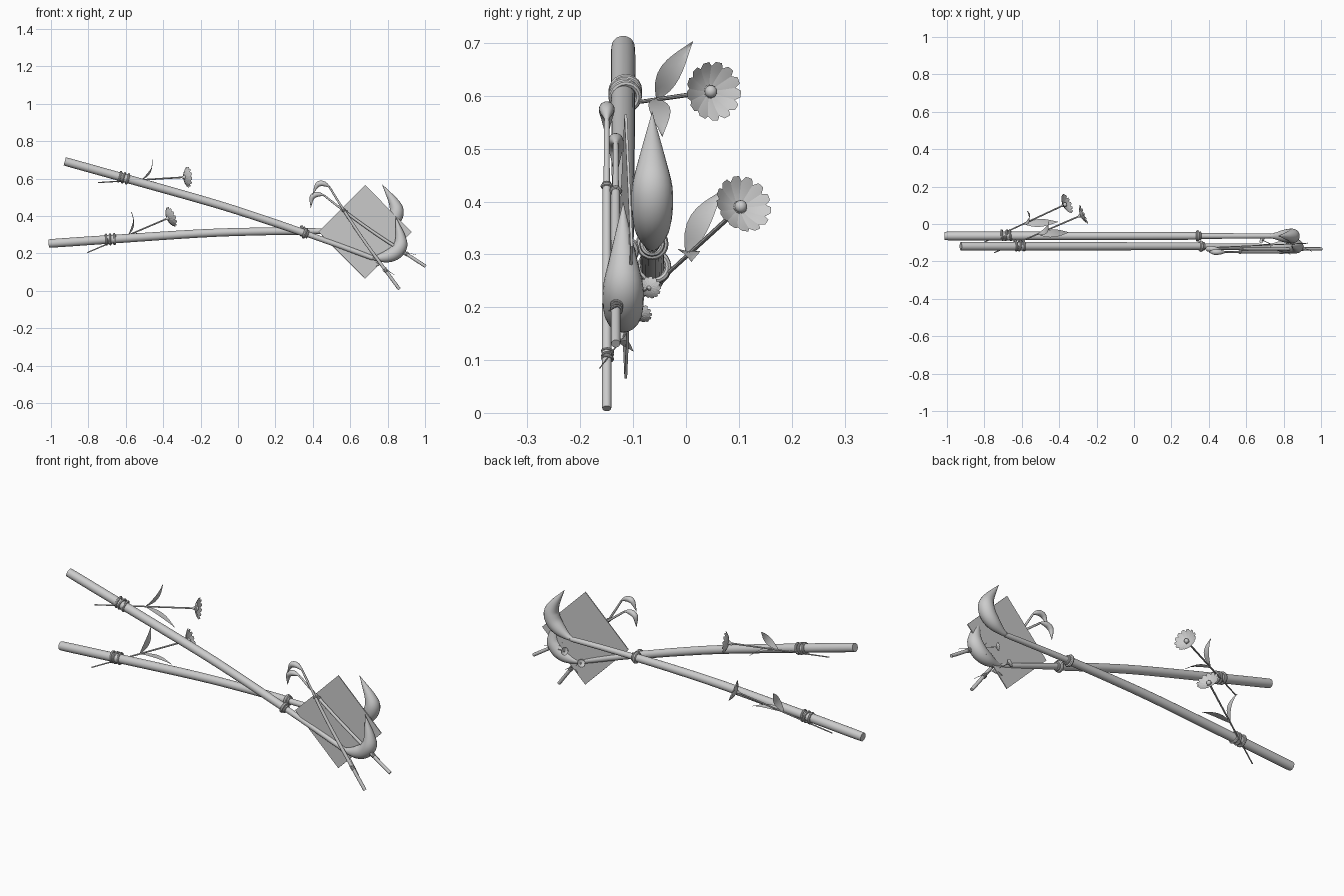
import bpy, bmesh, math
from mathutils import Vector, Matrix

if "Cube" in bpy.data.objects:
    bpy.data.objects.remove(bpy.data.objects["Cube"])

V = Vector


def smooth_path(pts, n):
    # Catmull-Rom through tuples (x, y, z, radius)
    p = [V(q) for q in pts]
    p = [p[0] * 2 - p[1]] + p + [p[-1] * 2 - p[-2]]
    out = []
    for i in range(1, len(p) - 2):
        a, b, c, d = p[i - 1:i + 3]
        for k in range(n):
            t = k / n
            out.append(0.5 * (2 * b + (c - a) * t + (2 * a - 5 * b + 4 * c - d) * t * t
                              + (3 * b - a - 3 * c + d) * t ** 3))
    return out + [p[-2]]


def tube(bm, pts, sides=16, n=1):
    path = smooth_path(pts, n)
    pos = [q.to_3d() for q in path]
    rings = []
    for i, q in enumerate(path):
        t = (pos[min(i + 1, len(pos) - 1)] - pos[max(i - 1, 0)]).normalized()
        u = t.cross(V((0, 1, 0))).normalized()
        w = t.cross(u)
        r = max(q.w, 0.0004)
        rings.append([bm.verts.new(pos[i] + r * (math.cos(a) * u + math.sin(a) * w))
                      for a in (2 * math.pi * k / sides for k in range(sides))])
    for a, b in zip(rings, rings[1:]):
        for k in range(sides):
            bm.faces.new((a[k], a[(k + 1) % sides], b[(k + 1) % sides], b[k]))
    bm.faces.new(rings[0][::-1])
    bm.faces.new(rings[-1])


def torus(bm, centre, axis, R, r, seg=20, sides=8):
    rot = V(axis).to_track_quat('Z', 'Y').to_matrix()
    vs = [[bm.verts.new(V(centre) + rot @ V(((R + r * math.cos(b)) * math.cos(a),
                                            (R + r * math.cos(b)) * math.sin(a), r * math.sin(b))))
           for b in (2 * math.pi * j / sides for j in range(sides))]
          for a in (2 * math.pi * i / seg for i in range(seg))]
    for i in range(seg):
        for j in range(sides):
            a, b = vs[i], vs[(i + 1) % seg]
            bm.faces.new((a[j], b[j], b[(j + 1) % sides], a[(j + 1) % sides]))


def blade(bm, base, tip, side, half, bow, peak=0.45, blunt=0.03, n=8):
    # leaf or petal: pointed strip with a folded middle and bowed length
    base, tip, side, bow = V(base), V(tip), V(side).normalized(), V(bow)
    rows = []
    for i in range(n + 1):
        t = i / n
        w = half * max(blunt, math.sin(math.pi * t ** (math.log(0.5) / math.log(peak))))
        if blunt > 0.1 and t > peak:
            w = half * (1 if t < 0.9 else 0.55)
        c = base.lerp(tip, t) + bow * math.sin(math.pi * t)
        rows.append([bm.verts.new(c + side * w * s + bow * 0.15 * abs(s)) for s in (-1, 0, 1)])
    for a, b in zip(rows, rows[1:]):
        for k in (0, 1):
            bm.faces.new((a[k], a[k + 1], b[k + 1], b[k]))


def build(fn):
    bm = bmesh.new()
    fn(bm)
    bmesh.ops.recalc_face_normals(bm, faces=bm.faces)
    me = bpy.data.meshes.new("part")
    bm.to_mesh(me)
    bm.free()
    return me


# Brush parts, local frame: origin at the collar, x along the handle, hair curls to +z
def handle(bm):
    tube(bm, [(-1.338, 0, -.066, .019), (-1.33, 0, -.0655, .023), (-1.03, 0, -.045, .023),
              (-.54, 0, -.013, .022), (-.25, 0, -.003, .021), (0, 0, 0, .020)], 20, 4)


def neck(bm):
    tube(bm, [(-.02, 0, 0, .0155), (.2, 0, -.001, .0145), (.375, 0, -.004, .013), (.385, 0, -.004, .010)], 16, 3)


def collar(bm):
    torus(bm, (0, 0, 0), (1, 0, 0), .022, .009)
    torus(bm, (.014, 0, 0), (1, 0, 0), .018, .006)
    torus(bm, (.39, 0, -.003), (1, 0, 0), .009, .004)


def hair(bm):
    tube(bm, [(.38, 0, -.004, .009), (.415, 0, .005, .018), (.46, 0, .03, .033), (.495, 0, .065, .039),
              (.508, 0, .11, .038), (.492, 0, .155, .027), (.46, 0, .205, .013), (.43, 0, .25, 0)], 20, 4)


def cord(bm):
    for i in range(3):
        torus(bm, (-1.045 + .022 * i, .004, -.046 + .0015 * i), (1, .12 * (-1) ** i, .05), .026, .0065)


STEM0, STEM1 = V((-1.145, -.035, -.115)), V((-.715, .165, .068))
AX = (STEM1 - STEM0).normalized()


def stem(bm):
    tube(bm, [(*STEM0, .003), (*STEM0.lerp(STEM1, .5), .004), (*STEM1, .0045)], 8, 3)


def leaves(bm):
    b = STEM0.lerp(STEM1, .5)
    blade(bm, b, (-.912, .134, .1), (.1, .8, -.55), .021, (.02, -.008, .004))
    blade(bm, b, (-.745, .075, -.035), (.05, 1, -.1), .021, (0, 0, .015))


def petals(bm):
    u = AX.cross(V((0, 0, 1))).normalized()
    w = AX.cross(u)
    for i in range(13):
        a = 2 * math.pi * i / 13
        out = u * math.cos(a) + w * math.sin(a)
        side = AX.cross(out)
        blade(bm, STEM1 + out * .006, STEM1 + out * .056 + AX * .022, side, .0115,
              -AX * .004, .5, .3, 6)
    # calyx below the petals
    tube(bm, [(*(STEM1 - AX * .016), .004), (*STEM1, .012), (*(STEM1 + AX * .004), .014)], 10, 2)


def eye(bm):
    bmesh.ops.create_uvsphere(bm, u_segments=14, v_segments=8, radius=.012,
                              matrix=Matrix.Translation(STEM1 + AX * .007))


PARTS = [("handle", handle), ("neck", neck), ("collar", collar), ("hair", hair), ("cord", cord),
         ("stem", stem), ("leaves", leaves), ("petals", petals), ("flower_centre", eye)]
MESHES = [(name, build(fn)) for name, fn in PARTS]

# Four brushes: name, collar position, turn in the front plane, scale
BRUSHES = [("back_brush", (.34, -.064, .32), 0, 1),
           ("front_brush", (.358, -.119, .308), -19.5, .99),
           ("steep_small_brush", (.567, -.150, .429), 122.3, .38),
           ("shallow_small_brush", (.577, -.133, .42), 143, .38)]
objs = []
for bname, loc, turn, s in BRUSHES:
    M = Matrix.Translation(loc) @ Matrix.Rotation(-math.radians(turn), 4, 'Y') @ Matrix.Scale(s, 4)
    for pname, me in MESHES:
        ob = bpy.data.objects.new(f"{bname}_{pname}", me)
        bpy.context.collection.objects.link(ob)
        ob.matrix_world = M
        objs.append(ob)

# Square sheet standing on its corner, turned slightly
bpy.ops.mesh.primitive_cube_add(size=1)
sheet = bpy.context.object
sheet.name = "paper_sheet"
side = .25 * math.sqrt(2)
sheet.matrix_world = (Matrix.Translation((.68, -.114, .315)) @ Matrix.Rotation(math.radians(2.6), 4, 'Z')
                      @ Matrix.Rotation(math.pi / 4, 4, 'Y') @ Matrix.Diagonal((side, .005, side, 1)))

bpy.ops.object.select_all(action='DESELECT')
for ob in objs[:len(MESHES)]:
    ob.select_set(True)
bpy.context.view_layer.objects.active = objs[0]
for _, me in MESHES:
    me.shade_smooth()
    me.set_sharp_from_angle(angle=math.radians(40))
